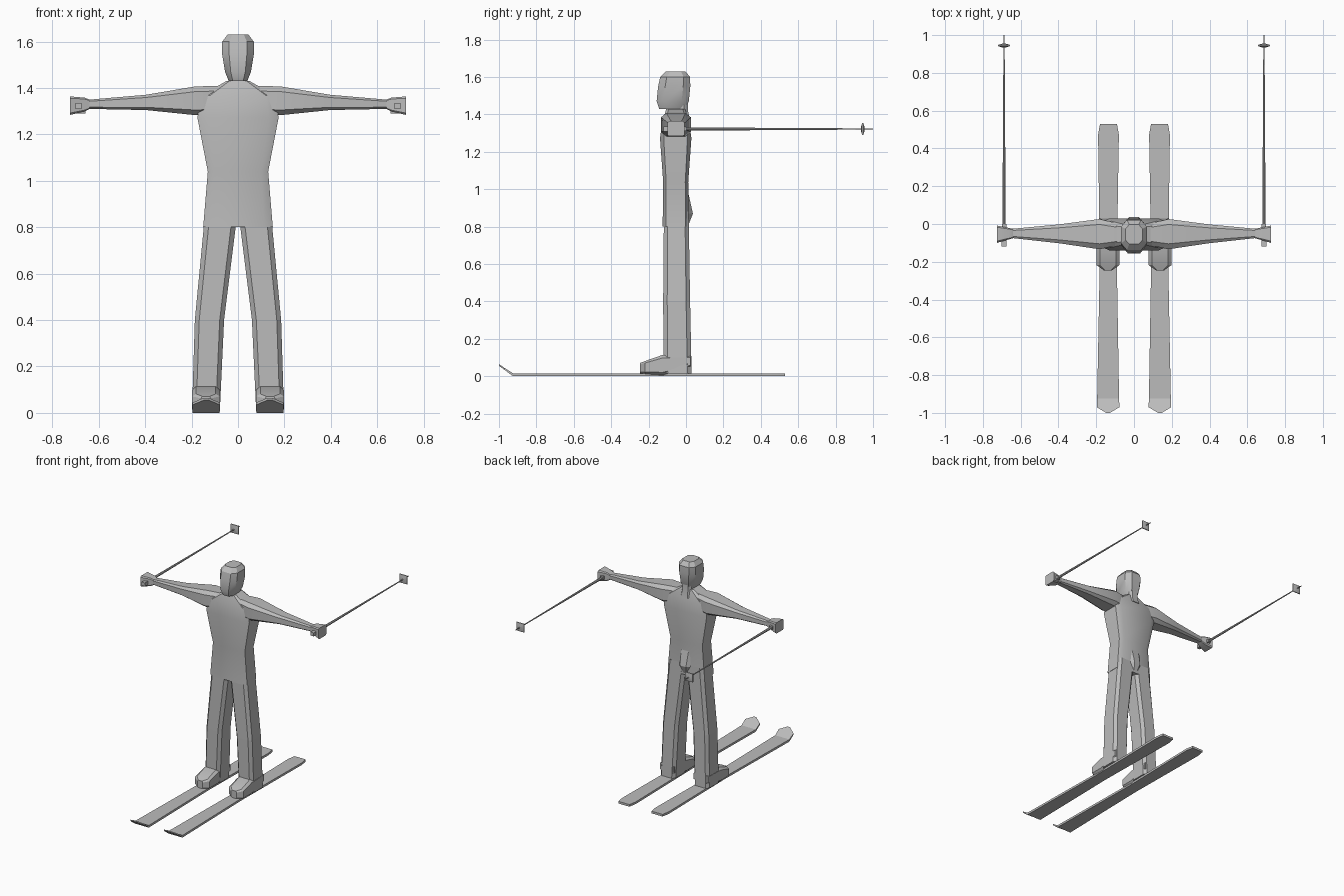
import bpy
import bmesh
import math
from mathutils import Vector

old = bpy.data.objects.get("Cube")
if old:
    bpy.data.objects.remove(old, do_unlink=True)

grey = bpy.data.materials.new("plain grey")
grey.use_nodes = True
colour = (0.5, 0.5, 0.5, 1)
grey.diffuse_color = colour
grey.node_tree.nodes["Principled BSDF"].inputs["Base Color"].default_value = colour


def outline(cut):
    """Unit square with a share of every side cut off at the corners."""
    k = 1 - 2 * cut
    return [(-k, -1), (k, -1), (1, -k), (1, k), (k, 1), (-k, 1), (-1, k), (-1, -k)]


def make_object(name, bm):
    """Turn the bmesh into a grey object with sharp creases."""
    bmesh.ops.remove_doubles(bm, verts=bm.verts[:], dist=0.0001)
    bmesh.ops.recalc_face_normals(bm, faces=bm.faces[:])
    mesh = bpy.data.meshes.new(name)
    bm.to_mesh(mesh)
    bm.free()
    mesh.materials.append(grey)
    obj = bpy.data.objects.new(name, mesh)
    bpy.context.collection.objects.link(obj)
    bpy.ops.object.select_all(action="DESELECT")
    obj.select_set(True)
    bpy.context.view_layer.objects.active = obj
    bpy.ops.object.shade_smooth_by_angle(angle=math.radians(30))
    return obj


def loft(name, start, end, sections, cut=0.15):
    """Skin sections along a centre line: (share along, half width, half depth).

    Parts that start off the middle are mirrored to the other side.
    """
    start, end = Vector(start), Vector(end)
    span = end - start
    axis = max(range(3), key=lambda i: abs(span[i]))
    across, up = [i for i in range(3) if i != axis]
    bm = bmesh.new()
    rings = []
    for share, half_width, half_depth in sections:
        ring = []
        for a, b in outline(cut):
            point = start + span * share
            point[across] += a * half_width
            point[up] += b * half_depth
            ring.append(bm.verts.new(point))
        rings.append(ring)
    for low, high in zip(rings, rings[1:]):
        for i in range(len(low)):
            bm.faces.new((low[i - 1], low[i], high[i], high[i - 1]))
    bm.faces.new(rings[0])
    bm.faces.new(rings[-1])
    obj = make_object(name, bm)
    if start.x > 0:
        obj.modifiers.new("mirror", "MIRROR").use_axis[0] = True


# Torso, from crotch to collar, with the seat bulge at the back
loft("torso", (0, -.055, .8), (0, -.055, 1.43),
     [(0, .15, .07), (.38, .13, .067), (.75, .175, .084), (.9, .16, .07), (1, .05, .05)],
     cut=0.12)
loft("seat", (0, -.02, .8), (0, -.02, 1),
     [(0, .02, .03), (.35, .05, .057), (1, .06, .028)], cut=0.25)

# Legs, meeting at the knee
ankle = (.138, -.045, .015)
knee = (.123, -.05, .4)
hip = (.07, -.052, .88)
knee_size = (.063, .072)
loft("shins", ankle, knee, [(0, .06, .075), (1, *knee_size)])
loft("thighs", knee, hip, [(0, *knee_size), (1, .07, .066)])

# Boots
loft("boots", (.138, -.245, .043), (.138, .025, .08),
     [(0, .022, .028), (.1, .06, .035), (.45, .06, .055), (1, .058, .03)])

# Arms tapering to the wrist, then flared hands
wrist = (.64, -.05, 1.33)
wrist_size = (.025, .02)
loft("arms", (.03, -.055, 1.35), wrist,
     [(0, .045, .06), (.25, .08, .062), (.6, .05, .033), (1, *wrist_size)], cut=0.18)
loft("hands", wrist, (.725, -.054, 1.324),
     [(0, *wrist_size), (.25, .03, .03), (1, .046, .04)], cut=0.1)

# Neck and head
loft("neck", (0, -.04, 1.37), (0, -.04, 1.48),
     [(0, .045, .06), (.5, .036, .05), (1, .04, .05)], cut=0.2)
loft("head", (0, -.075, 1.43), (0, -.055, 1.63),
     [(0, .04, .068), (.2, .056, .086), (.6, .069, .086), (.85, .068, .08), (1, .045, .052)],
     cut=0.22)

# Skis with waisted bodies and raised, pointed tips
ski_front = (.137, -.925, .008)
ski_size = (.058, .008)
loft("skis", ski_front, (.135, .53, .008),
     [(0, *ski_size), (.5, .045, .008), (.96, .055, .008), (1, .045, .008)], cut=0)
loft("ski_tips", ski_front, (.137, -1, .06),
     [(0, *ski_size), (.6, .06, .005), (1, .01, .005)], cut=0)


def pole_part(name, front, back, sizes, cut=0):
    """Square part on the level pole line, its sizes spread evenly along it."""
    x, z = .688, 1.322
    steps = len(sizes) - 1
    loft(name, (x, front, z), (x, back, z),
         [(i / steps, size, size) for i, size in enumerate(sizes)], cut)


# Poles pointing straight back, with grips and baskets
pole_part("pole_shafts", -.05, 1, (.009, .003), cut=0.3)
pole_part("pole_grips", -.12, 0, (.013, .012))
pole_part("pole_baskets", .935, .955, (.01, .031, .031, .008))
